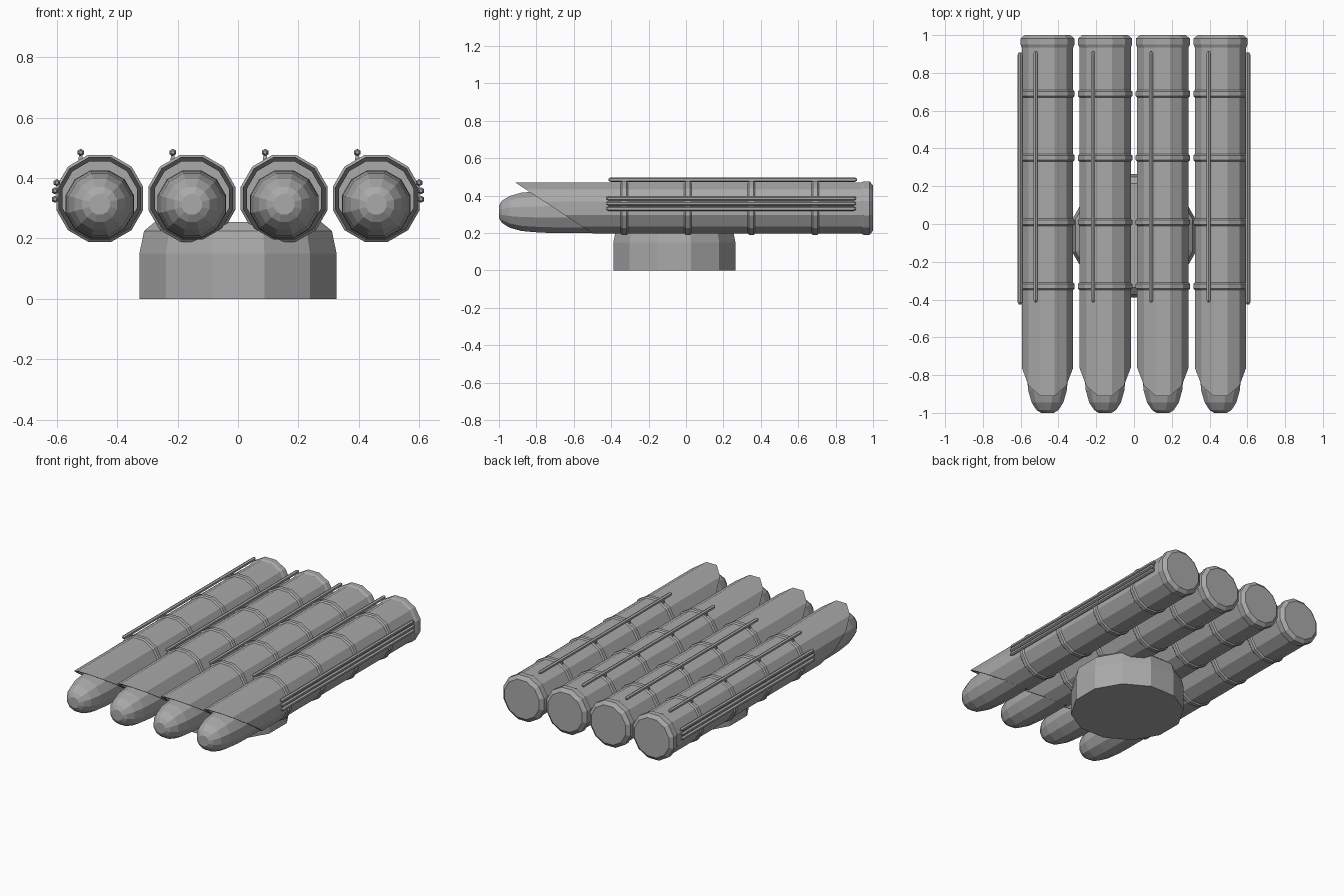
import bpy, bmesh, math
from mathutils import Matrix, Vector

cube = bpy.data.objects.get("Cube")
if cube:
    bpy.data.objects.remove(cube)

grey = bpy.data.materials.new("plain grey")
grey.use_nodes = True
tone = (0.4, 0.4, 0.4, 1)
grey.diffuse_color = tone
grey.node_tree.nodes["Principled BSDF"].inputs["Base Color"].default_value = tone

TUBE_Z = 0.333
TUBES = {"far_right": -0.458, "right": -0.153, "left": 0.153, "far_left": 0.458}
RING_Y = [-0.33, 0.01, 0.35, 0.69]
ALONG_Y = Matrix.Rotation(-math.pi / 2, 4, "X")


def lathe(name, profile, origin, sides=12, turn=ALONG_Y, cut=None, loop=False):
    """Spin (position, radius) pairs round an axis; cut = (point, normal) slices the front off."""
    bm = bmesh.new()
    rows = []
    for along, radius in profile:
        angles = [2 * math.pi * (i + 0.5) / sides for i in range(sides)]
        rows.append([bm.verts.new((radius * math.cos(a), radius * math.sin(a), along))
                     for a in angles])
    for a, b in zip(rows, rows[1:]):
        for i in range(sides):
            j = (i + 1) % sides
            bm.faces.new((a[i], a[j], b[j], b[i]))
    if not cut:
        bm.faces.new(rows[0])
    if not loop:
        bm.faces.new(rows[-1])
    bm.transform(Matrix.Translation(origin) @ turn)
    if cut:
        sliced = bmesh.ops.bisect_plane(bm, geom=bm.verts[:] + bm.edges[:] + bm.faces[:],
                                        plane_co=cut[0], plane_no=cut[1], clear_outer=True)
        rim = [e for e in sliced["geom_cut"] if isinstance(e, bmesh.types.BMEdge)]
        bmesh.ops.bridge_loops(bm, edges=rim)
    bmesh.ops.recalc_face_normals(bm, faces=bm.faces)
    mesh = bpy.data.meshes.new(name)
    bm.to_mesh(mesh)
    bm.free()
    mesh.materials.append(grey)
    obj = bpy.data.objects.new(name, mesh)
    bpy.context.collection.objects.link(obj)
    return obj


def rail(name, x, z, start, end):
    r = 0.012
    lathe(name, [(start, r * 0.5), (start + r, r), (end - r, r), (end, r * 0.5)],
          (x, 0, z), sides=6)


# Faceted pedestal
lathe("pedestal", [(0, 0.338), (0.15, 0.338), (0.225, 0.322), (0.255, 0.285)],
      (0, -0.062, 0), turn=Matrix.Identity(4))

# Hollow tube wall, closed at the back and sliced at a slant in front
tube_profile = [(-1.2, 0.127), (0.9, 0.127), (0.9, 0.01), (0.97, 0.01),
                (0.97, 0.141), (-1.2, 0.141)]
slant = Vector((0, -0.27, -0.41)).normalized()

for side, x in TUBES.items():
    centre = (x, 0, TUBE_Z)
    lathe(side + "_tube", tube_profile, centre, loop=True,
          cut=((x, -0.705, TUBE_Z), slant))

    # Bevelled end cap
    lathe(side + "_end_cap", [(0.935, 0.141), (0.95, 0.148), (0.982, 0.148), (1.0, 0.125)],
          centre)

    # Strengthening rings
    for n, y in enumerate(RING_Y):
        lathe(f"{side}_ring_{n + 1}",
              [(y - 0.02, 0.141), (y - 0.012, 0.149), (y + 0.012, 0.149), (y + 0.02, 0.141)],
              centre)

    # Round-nosed missile
    lathe(side + "_missile",
          [(-1.0, 0.035), (-0.985, 0.06), (-0.945, 0.087), (-0.88, 0.106),
           (-0.78, 0.115), (-0.7, 0.117), (0.85, 0.117)], (x, 0, 0.313))

    # Top rail on short posts
    rail(side + "_top_rail", x - 0.063, 0.485, -0.415, 0.915)
    for n, y in enumerate(RING_Y):
        lathe(f"{side}_rail_post_{n + 1}", [(0.45, 0.012), (0.485, 0.007)],
              (x - 0.063, y, 0), sides=4, turn=Matrix.Identity(4))

# Three pipes along each outer side
for side, sign in (("right", -1), ("left", 1)):
    for n, (x, z) in enumerate([(0.6, 0.385), (0.606, 0.358), (0.606, 0.33)]):
        rail(f"{side}_side_pipe_{n + 1}", sign * x, z, -0.425, 0.908)
